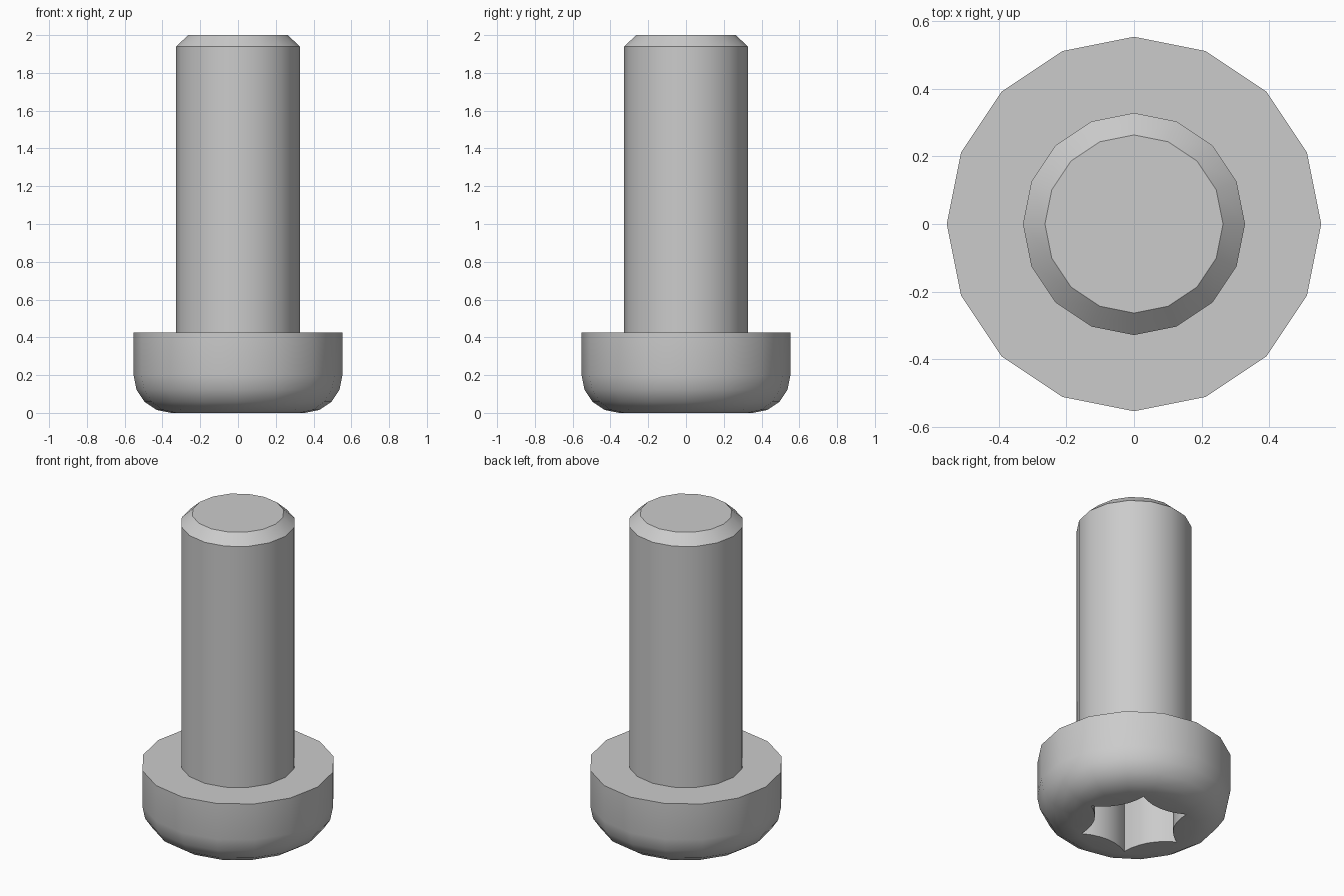
import bpy, bmesh
from math import cos, sin, pi, radians
from mathutils import Vector

if "Cube" in bpy.data.objects:
    bpy.data.objects.remove(bpy.data.objects["Cube"])

SIDES = 16
HEAD_R, HEAD_TOP, ROUND = 0.553, 0.425, 0.2
SHAFT_R, TIP_R = 0.328, 0.263
STAR_R, STAR_IN, SOCKET_DEPTH, ARC_STEPS = 0.317, 0.23, 0.32, 6

steel = bpy.data.materials.new("steel grey")
steel.use_nodes = True
grey = (0.6, 0.6, 0.6, 1)
steel.diffuse_color = grey
steel.node_tree.nodes["Principled BSDF"].inputs["Base Color"].default_value = grey


def lathe(bm, profile):
    """Turn (radius, height) points around z; returns the rings of vertices."""
    rings = []
    for r, z in profile:
        angles = [2 * pi * i / SIDES for i in range(SIDES)]
        rings.append([bm.verts.new((r * cos(a), r * sin(a), z)) for a in angles])
    for low, high in zip(rings, rings[1:]):
        for i in range(SIDES):
            j = (i + 1) % SIDES
            bm.faces.new((low[i], low[j], high[j], high[i]))
    return rings


def finish(bm, name):
    bmesh.ops.recalc_face_normals(bm, faces=bm.faces)
    mesh = bpy.data.meshes.new(name)
    bm.to_mesh(mesh)
    bm.free()
    obj = bpy.data.objects.new(name, mesh)
    bpy.context.collection.objects.link(obj)
    mesh.materials.append(steel)
    bpy.ops.object.select_all(action="DESELECT")
    obj.select_set(True)
    bpy.context.view_layer.objects.active = obj
    bpy.ops.object.shade_smooth_by_angle(angle=radians(30))
    return obj


def star_outline():
    """Six sharp tips joined by arcs that bulge towards the centre."""
    points = []
    sag = STAR_R * cos(pi / 6) - STAR_IN
    for k in range(6):
        a = Vector((STAR_R * cos(k * pi / 3), STAR_R * sin(k * pi / 3), 0))
        b = Vector((STAR_R * cos((k + 1) * pi / 3), STAR_R * sin((k + 1) * pi / 3), 0))
        inward = -(a + b).normalized()
        for s in range(ARC_STEPS):
            t = s / ARC_STEPS
            points.append(a.lerp(b, t) + inward * sag * 4 * t * (1 - t))
    return points


# Head: rounded underside, straight wall, flat shoulder
bm = bmesh.new()
profile = []
for i in range(5):
    a = i * pi / 8
    profile.append((HEAD_R - ROUND + ROUND * sin(a), ROUND - ROUND * cos(a)))
profile.append((HEAD_R, HEAD_TOP))
rings = lathe(bm, profile)
bm.faces.new(rings[-1])

# Socket: star-shaped opening, walls and floor
rim = [bm.verts.new(p) for p in star_outline()]
floor = [bm.verts.new(p + Vector((0, 0, SOCKET_DEPTH))) for p in star_outline()]
for i in range(len(rim)):
    j = (i + 1) % len(rim)
    bm.faces.new((rim[i], rim[j], floor[j], floor[i]))
bm.faces.new(floor)
border = [e for e in bm.edges if e.is_boundary]
bmesh.ops.triangle_fill(bm, edges=border, use_beauty=True, normal=(0, 0, -1))
finish(bm, "head")

# Shaft: plain cylinder with a chamfered end
bm = bmesh.new()
rings = lathe(bm, [(SHAFT_R, HEAD_TOP), (SHAFT_R, 1.94), (TIP_R, 2.0)])
bm.faces.new(rings[-1])
finish(bm, "shaft")
